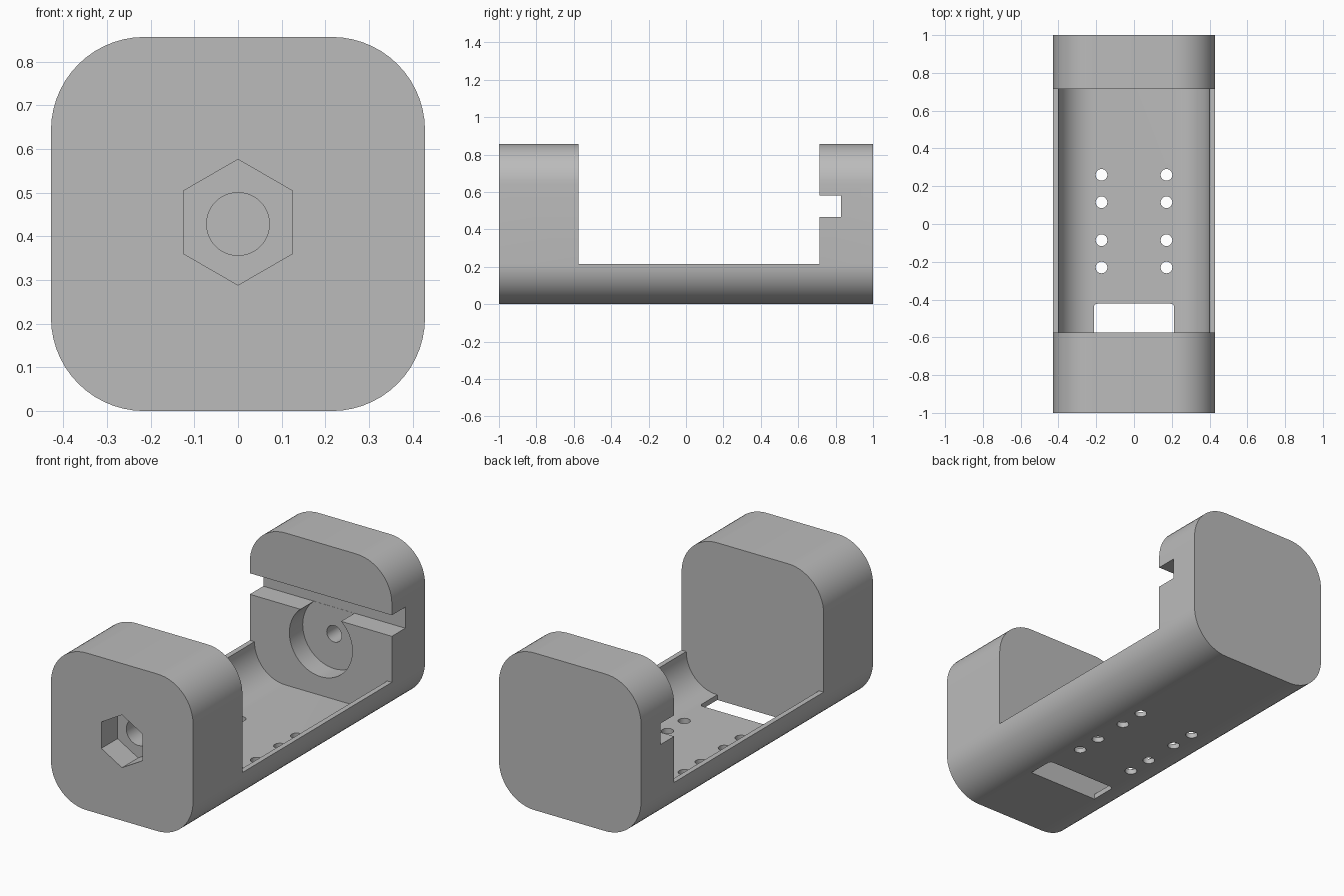
import bpy
import bmesh
from math import sin, cos, pi, radians

if "Cube" in bpy.data.objects:
    bpy.data.objects.remove(bpy.data.objects["Cube"], do_unlink=True)

HALF, RADIUS, WALL = 0.4285, 0.214, 0.028
HEIGHT = 2 * HALF
FRONT_FACE, BACK_FACE = -0.574, 0.714   # inner faces of the two end blocks

grey = bpy.data.materials.new("plain grey")
grey.use_nodes = True
colour = (0.5, 0.5, 0.5, 1)
grey.diffuse_color = colour
grey.node_tree.nodes["Principled BSDF"].inputs["Base Color"].default_value = colour


def arc(cx, cy, r, start, end, steps):
    return [(cx + r * cos(radians(start + (end - start) * i / steps)),
             cy + r * sin(radians(start + (end - start) * i / steps)))
            for i in range(steps + 1)]


def circle(cx, cy, r, sides, turn=0):
    return arc(cx, cy, r, turn, turn + 360, sides)[:-1]


def rounded_rect(x0, x1, y0, y1, r, steps):
    corners = [(x1 - r, y1 - r), (x0 + r, y1 - r), (x0 + r, y0 + r), (x1 - r, y0 + r)]
    return [p for i, (cx, cy) in enumerate(corners)
            for p in arc(cx, cy, r, 90 * i, 90 * i + 90, steps)]


def prism(name, outline, start, end, axis="Y"):
    """Extrude a 2D outline along Y (outline in x, z) or Z (outline in x, y)."""
    bm = bmesh.new()

    def place(p, d):
        return (p[0], d, p[1]) if axis == "Y" else (p[0], p[1], d)

    face = bm.faces.new([bm.verts.new(place(p, start)) for p in outline])
    geom = bmesh.ops.extrude_face_region(bm, geom=[face])["geom"]
    shift = (0, end - start, 0) if axis == "Y" else (0, 0, end - start)
    bmesh.ops.translate(bm, vec=shift,
                        verts=[v for v in geom if isinstance(v, bmesh.types.BMVert)])
    bmesh.ops.recalc_face_normals(bm, faces=bm.faces)
    mesh = bpy.data.meshes.new(name)
    bm.to_mesh(mesh)
    bm.free()
    mesh.materials.append(grey)
    obj = bpy.data.objects.new(name, mesh)
    bpy.context.collection.objects.link(obj)
    return obj


def cut(target, cutter):
    cutter.hide_render = True
    mod = target.modifiers.new(cutter.name, "BOOLEAN")
    mod.operation, mod.solver, mod.object = "DIFFERENCE", "EXACT", cutter
    bpy.context.view_layer.objects.active = target
    bpy.ops.object.modifier_apply(modifier=mod.name)
    bpy.data.objects.remove(cutter, do_unlink=True)


# Rounded bar that the whole housing is cut from
body = prism("housing", rounded_rect(-HALF, HALF, 0, HEIGHT, RADIUS, 14), -1, 1)

# Open middle, leaving a thin tray with curved sides
inner = RADIUS - WALL
hollow = (arc(RADIUS - HALF, RADIUS, inner, 180, 270, 14)
          + arc(HALF - RADIUS, RADIUS, inner, 270, 360, 14)
          + [(0.6, RADIUS), (0.6, 1), (-0.6, 1), (-0.6, RADIUS)])
cut(body, prism("tray_hollow", hollow, FRONT_FACE, BACK_FACE))

# Slot across the back block
slot = [(-0.6, 0.465), (0.6, 0.465), (0.6, 0.58), (-0.6, 0.58)]
cut(body, prism("card_slot", slot, BACK_FACE - 0.1, 0.83))

# Round seat and blind shaft hole in the back block
cut(body, prism("round_seat", circle(0, 0.32, 0.19, 56), BACK_FACE - 0.1, 0.829))
cut(body, prism("shaft_hole", circle(0, 0.32, 0.045, 32), 0.8, 0.93))

# Hexagonal nut pocket and bolt bore in the front block
cut(body, prism("nut_pocket", circle(0, HALF + 0.004, 0.144, 6, 30), -1.1, -0.86))
cut(body, prism("bolt_bore", circle(0, HALF, 0.072, 40), -0.9, -0.65))

# Window in the tray floor beside the front block
window = ([(-0.213, FRONT_FACE), (0.213, FRONT_FACE)]
          + arc(0.193, -0.442, 0.02, 0, 90, 5) + arc(-0.193, -0.442, 0.02, 90, 180, 5))
cut(body, prism("floor_window", window, -0.1, 0.1, "Z"))

# Two rows of screw holes in the tray floor
for x in (-0.172, 0.172):
    for y in (0.26, 0.115, -0.086, -0.23):
        cut(body, prism("screw_hole", circle(x, y, 0.031, 24), -0.1, 0.1, "Z"))

bpy.ops.object.select_all(action="DESELECT")
body.select_set(True)
bpy.context.view_layer.objects.active = body
bpy.ops.object.shade_smooth_by_angle(angle=radians(25))
